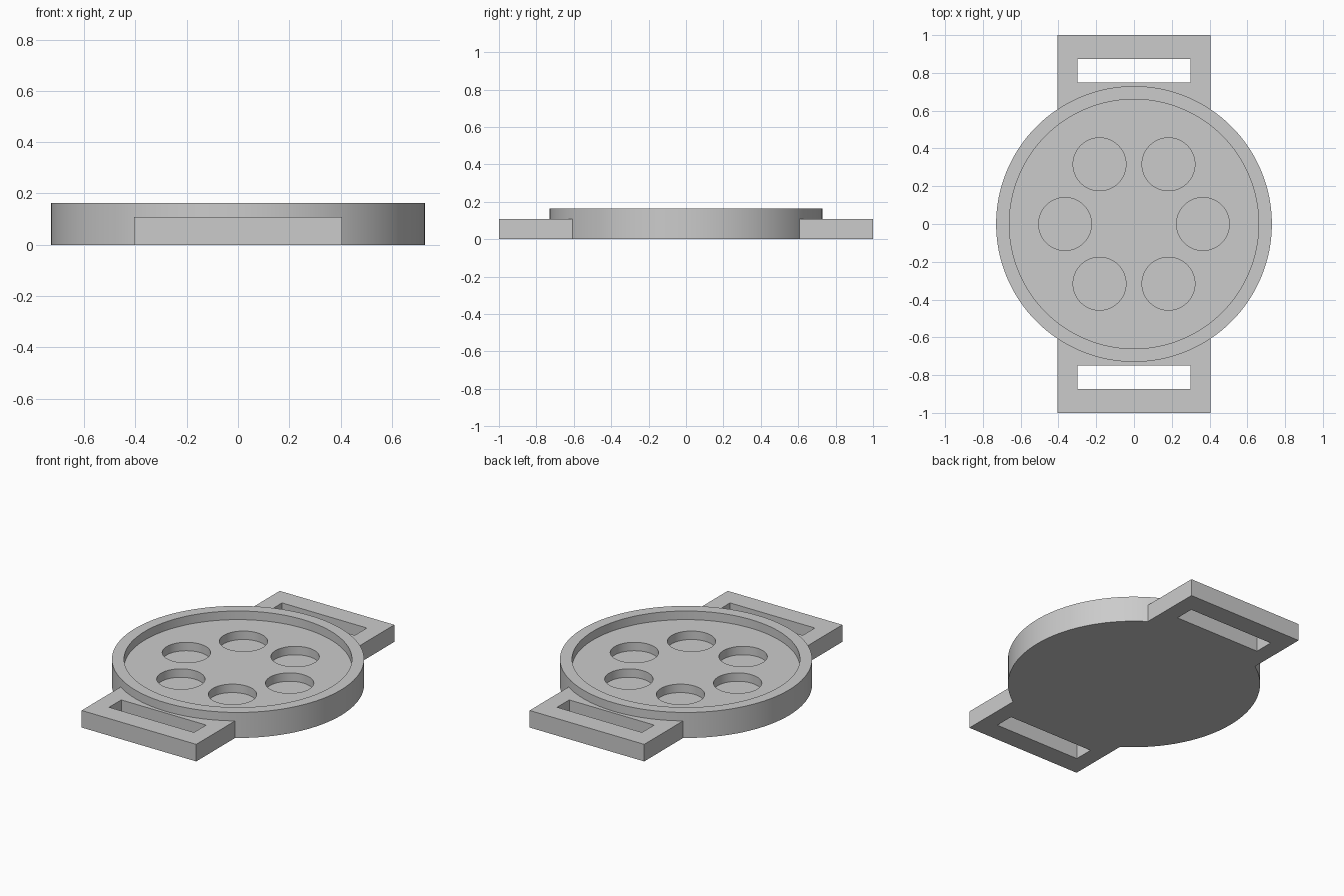
import bpy
from math import cos, sin, radians

cube = bpy.data.objects.get("Cube")
if cube:
    bpy.data.objects.remove(cube, do_unlink=True)

BODY_R, BODY_H = 0.73, 0.163
RECESS_R, FLOOR_Z = 0.66, 0.108
HOLE_R, HOLE_RING, HOLE_Z = 0.14, 0.365, 0.054
TAB_H = 0.109

grey = bpy.data.materials.new("plain grey")
grey.use_nodes = True
colour = (0.6, 0.6, 0.6, 1)
grey.diffuse_color = colour
grey.node_tree.nodes["Principled BSDF"].inputs["Base Color"].default_value = colour


def cylinder(name, radius, z0, z1, x=0, y=0, sides=128):
    bpy.ops.mesh.primitive_cylinder_add(
        vertices=sides, radius=radius, depth=z1 - z0, location=(x, y, (z0 + z1) / 2))
    ob = bpy.context.object
    ob.name = name
    ob.data.materials.append(grey)
    return ob


def box(name, half_x, y0, y1, z0, z1):
    bpy.ops.mesh.primitive_cube_add(size=1, location=(0, (y0 + y1) / 2, (z0 + z1) / 2))
    ob = bpy.context.object
    ob.name = name
    ob.scale = (2 * half_x, abs(y1 - y0), z1 - z0)
    bpy.ops.object.transform_apply(location=False, rotation=False, scale=True)
    ob.data.materials.append(grey)
    return ob


def combine(target, tool, operation):
    mod = target.modifiers.new(tool.name, 'BOOLEAN')
    mod.object = tool
    mod.operation = operation
    mod.solver = 'EXACT'
    bpy.context.view_layer.objects.active = target
    bpy.ops.object.modifier_apply(modifier=mod.name)
    bpy.data.objects.remove(tool, do_unlink=True)


# Round body joined to the two strap tabs
body = cylinder("round_body_with_strap_tabs", BODY_R, 0, BODY_H)
for side in (-1, 1):
    combine(body, box("strap_tab", 0.405, side * 0.5, side, 0, TAB_H), 'UNION')

# Strap slots through the tabs
for side in (-1, 1):
    combine(body, box("strap_slot", 0.3, side * 0.75, side * 0.873, -0.1, 0.3), 'DIFFERENCE')

# Shallow recess inside the rim
combine(body, cylinder("recess", RECESS_R, FLOOR_Z, 0.3), 'DIFFERENCE')

# Ring of six blind round pockets
for i in range(6):
    a = radians(60 * i)
    pocket = cylinder("pocket", HOLE_R, HOLE_Z, 0.3,
                      HOLE_RING * cos(a), HOLE_RING * sin(a), 64)
    combine(body, pocket, 'DIFFERENCE')

bpy.ops.object.select_all(action='DESELECT')
body.select_set(True)
bpy.context.view_layer.objects.active = body
bpy.ops.object.shade_smooth_by_angle(angle=radians(30))
